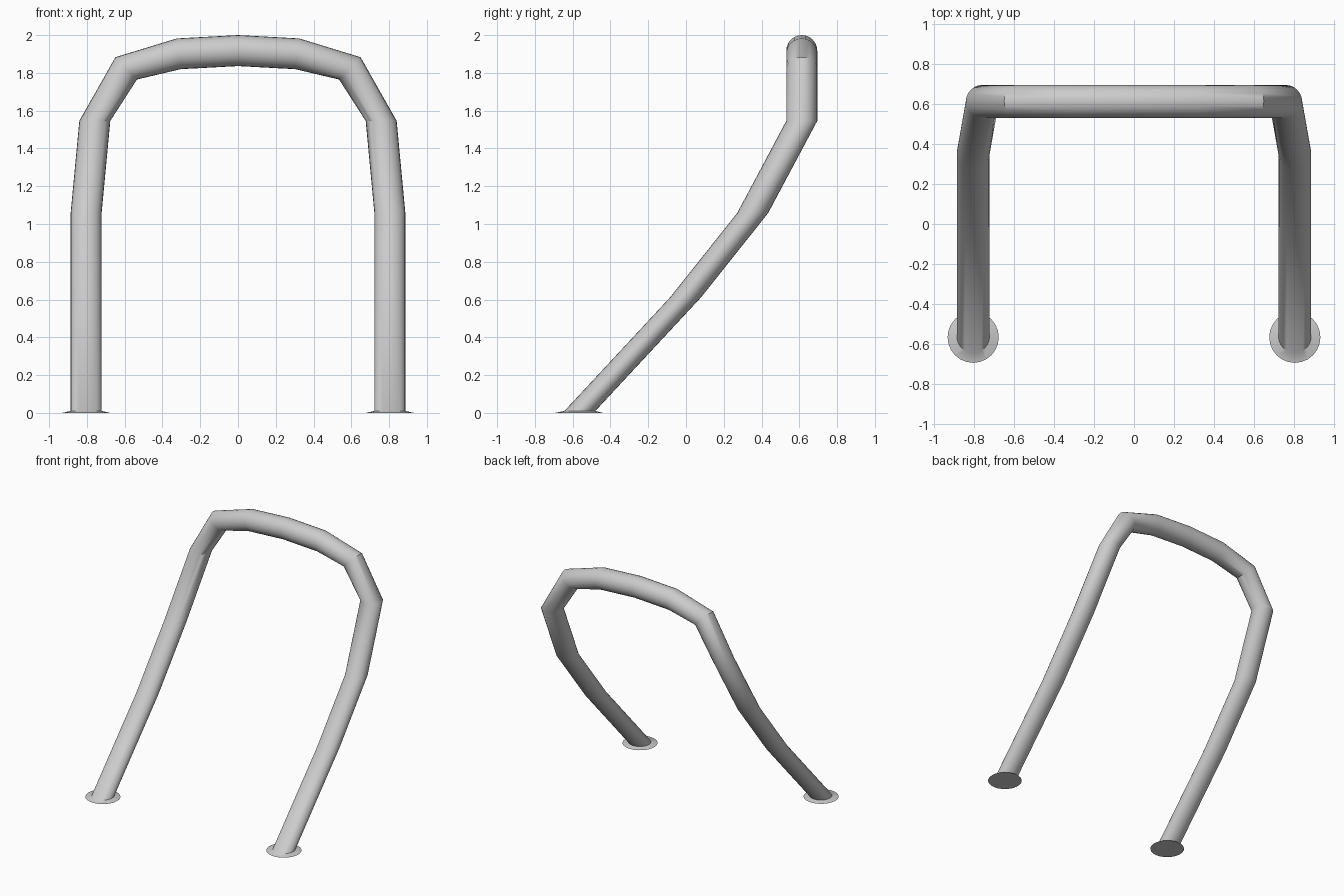
import bpy, bmesh
from math import sin, cos, pi, radians

if "Cube" in bpy.data.objects:
    bpy.data.objects.remove(bpy.data.objects["Cube"])

SIDES = 24
R = 0.082

# Right half of the tube, ground to crown: x, y, z, tilt of the ring (degrees), radius
half = [
    (0.804, -0.566, 0.0, 0, 0.128),     # floor flange rim
    (0.804, -0.562, 0.01, 0, R),        # foot of the tube
    (0.804, -0.002, 0.612, 0, R),
    (0.804, 0.353, 1.058, 0, R),
    (0.758, 0.613, 1.546, 0, R),
    (0.592, 0.613, 1.824, 46, R),
    (0.314, 0.613, 1.901, 83, R),
    (0.0, 0.613, 1.918, 90, R),
]
# Mirror to get the left half
path = half + [(-x, y, z, 180 - t, r) for x, y, z, t, r in reversed(half[:-1])]

# Loft rings along the path, capped underneath both flanges
bm = bmesh.new()
rings = []
for x, y, z, tilt, r in path:
    t = radians(tilt)
    ring = []
    for i in range(SIDES):
        a = 2 * pi * i / SIDES
        u, v = r * cos(a), r * sin(a)
        ring.append(bm.verts.new((x + u * cos(t), y + v, z + u * sin(t))))
    rings.append(ring)
for a, b in zip(rings, rings[1:]):
    for i in range(SIDES):
        j = (i + 1) % SIDES
        bm.faces.new((a[i], a[j], b[j], b[i]))
bm.faces.new(rings[0][::-1])
bm.faces.new(rings[-1])
bmesh.ops.recalc_face_normals(bm, faces=bm.faces[:])

mesh = bpy.data.meshes.new("bent_tube_hoop")
bm.to_mesh(mesh)
bm.free()
hoop = bpy.data.objects.new("bent_tube_hoop", mesh)
bpy.context.collection.objects.link(hoop)

# Smooth tube, crisp flange edges
bpy.context.view_layer.objects.active = hoop
hoop.select_set(True)
bpy.ops.object.shade_smooth_by_angle(angle=radians(40))
